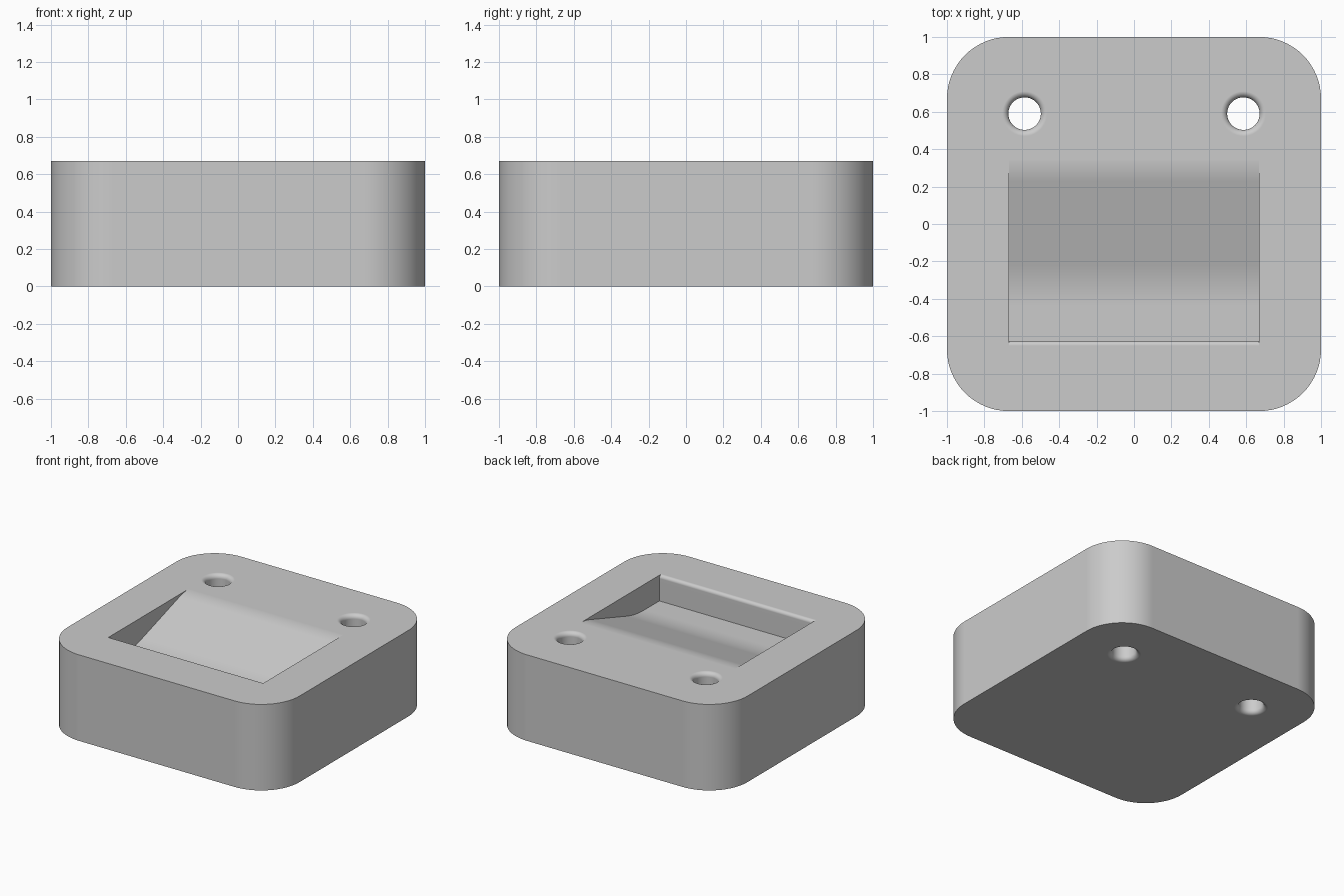
import bpy
import bmesh
from math import sin, cos, pi, radians
from mathutils import Vector

if "Cube" in bpy.data.objects:
    bpy.data.objects.remove(bpy.data.objects["Cube"])

HEIGHT = 0.67
CORNER = 0.33

grey = bpy.data.materials.new("light_grey")
grey.use_nodes = True
grey.diffuse_color = (0.6, 0.6, 0.6, 1)
grey.node_tree.nodes["Principled BSDF"].inputs["Base Color"].default_value = (0.6, 0.6, 0.6, 1)


def prism(name, points, offset):
    """Extrude a closed outline along an offset."""
    bm = bmesh.new()
    face = bm.faces.new([bm.verts.new(p) for p in points])
    moved = bmesh.ops.extrude_face_region(bm, geom=[face])["geom"]
    bmesh.ops.translate(bm, vec=offset, verts=[v for v in moved if isinstance(v, bmesh.types.BMVert)])
    return finish(name, bm)


def finish(name, bm):
    bmesh.ops.recalc_face_normals(bm, faces=bm.faces)
    mesh = bpy.data.meshes.new(name)
    bm.to_mesh(mesh)
    bm.free()
    mesh.materials.append(grey)
    obj = bpy.data.objects.new(name, mesh)
    bpy.context.collection.objects.link(obj)
    return obj


def arc(cx, cy, r, start, end, steps):
    """Points along an arc, angles in degrees."""
    angles = [radians(start + (end - start) * i / steps) for i in range(steps + 1)]
    return [(cx + r * cos(a), cy + r * sin(a)) for a in angles]


def blend(a, b, c, steps=8):
    """Soft bend from a to c around the corner b."""
    a, b, c = Vector(a), Vector(b), Vector(c)
    ts = [i / steps for i in range(steps + 1)]
    return [tuple(a * (1 - t) ** 2 + b * 2 * t * (1 - t) + c * t * t) for t in ts]


# Block with rounded vertical corners
outline = []
inner = 1 - CORNER
for k, (sx, sy) in enumerate([(1, 1), (-1, 1), (-1, -1), (1, -1)]):
    outline += arc(sx * inner, sy * inner, CORNER, 90 * k, 90 * k + 90, 16)
block = prism("block", [(x, y, 0) for x, y in outline], (0, 0, HEIGHT))

# Pocket side profile: rounded lip, steep wall, flat floor, ramp back to the top
floor = HEIGHT - 0.2
slope = 0.2 / 0.62
profile = [(0.35, HEIGHT + 0.1), (-0.65, HEIGHT + 0.1)]
profile += arc(-0.65, HEIGHT - 0.025, 0.025, 90, 0, 6)
profile += [(-0.625, floor)]
profile += blend((-0.44, floor), (-0.33, floor), (-0.22, floor + 0.11 * slope))
profile += blend((0.23, HEIGHT - 0.06 * slope), (0.29, HEIGHT), (0.35, HEIGHT), 6)[:-1]
profile += [(0.35, HEIGHT + 0.0001)]
cutters = [prism("pocket_cutter", [(-0.667, y, z) for y, z in profile], (1.334, 0, 0))]


# Through holes with rounded rims at both ends
def hole(name, x, y, r=0.087, rim=0.033, sides=40):
    section = [(r + rim, -0.1)]
    section += arc(r + rim, rim, rim, 270, 180, 6)
    section += arc(r + rim, HEIGHT - rim, rim, 180, 90, 6)
    section += [(r + rim, HEIGHT + 0.1)]
    bm = bmesh.new()
    rings = [[bm.verts.new((x + q * cos(2 * pi * i / sides), y + q * sin(2 * pi * i / sides), z))
              for i in range(sides)] for q, z in section]
    for low, high in zip(rings, rings[1:]):
        for i in range(sides):
            j = (i + 1) % sides
            bm.faces.new((low[i], low[j], high[j], high[i]))
    bm.faces.new(rings[0])
    bm.faces.new(rings[-1])
    return finish(name, bm)


for side, sx in (("left", 1), ("right", -1)):
    cutters.append(hole(side + "_hole_cutter", sx * 0.585, 0.59))

# Cut the pocket and holes, then remove the cutters
bpy.ops.object.select_all(action="DESELECT")
bpy.context.view_layer.objects.active = block
block.select_set(True)
for cutter in cutters:
    cutter.hide_render = True
    cut = block.modifiers.new("cut", "BOOLEAN")
    cut.operation = "DIFFERENCE"
    cut.solver = "EXACT"
    cut.object = cutter
    bpy.ops.object.modifier_apply(modifier=cut.name)
for cutter in cutters:
    bpy.data.objects.remove(cutter)

# Smooth curves, flat large faces
bpy.ops.object.shade_smooth_by_angle(angle=radians(30))
weighted = block.modifiers.new("weighted_normals", "WEIGHTED_NORMAL")
weighted.keep_sharp = True
